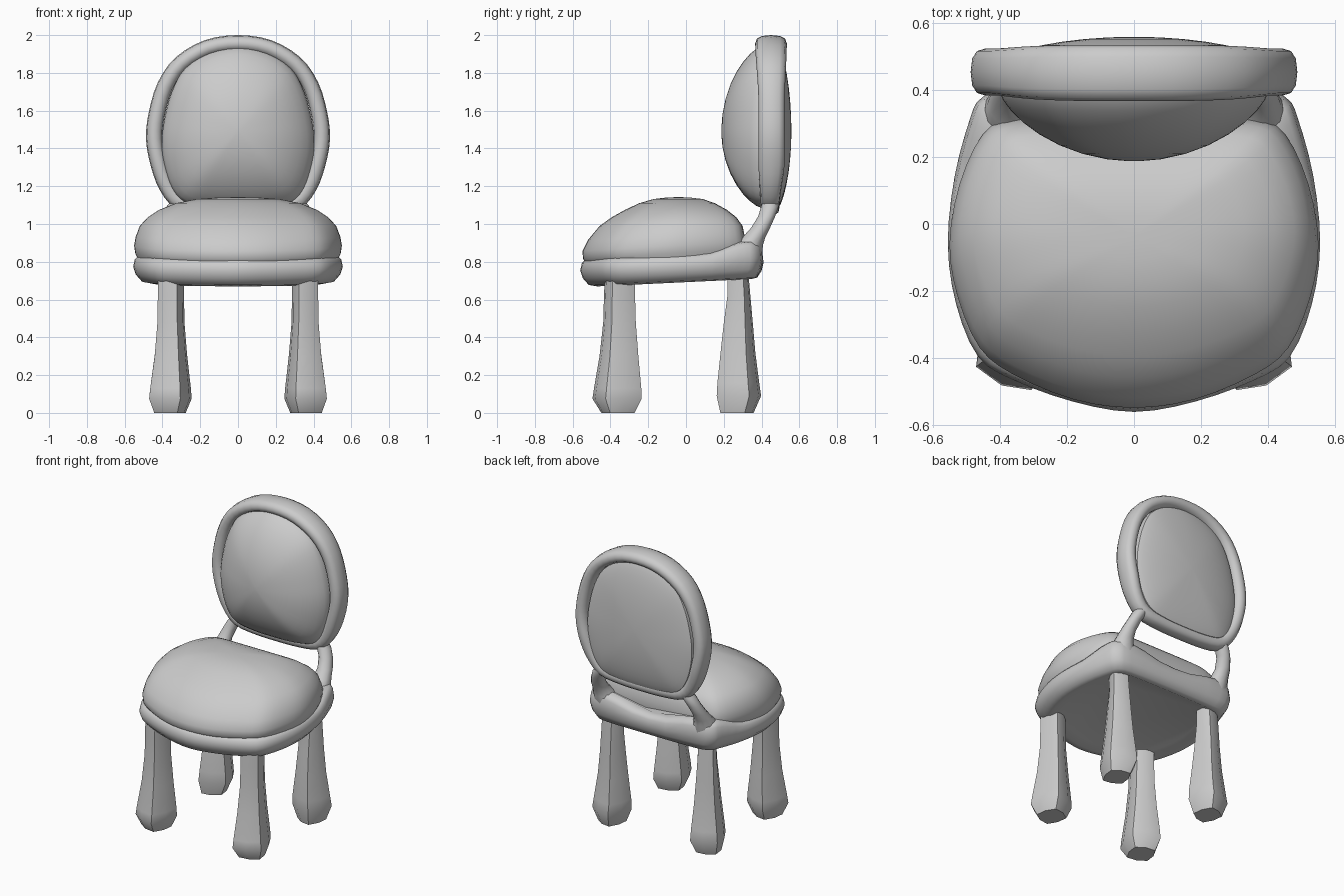
import bpy, bmesh, math
from mathutils import Vector

if "Cube" in bpy.data.objects:
    bpy.data.objects.remove(bpy.data.objects["Cube"])


def loft(name, rings, closed=False, angle=50):
    """Skin equal-length rings; cap both ends, or join last to first."""
    bm = bmesh.new()
    vs = [[bm.verts.new(p) for p in r] for r in rings]
    n = len(vs[0])
    pairs = list(zip(vs, vs[1:])) + ([(vs[-1], vs[0])] if closed else [])
    for a, b in pairs:
        for i in range(n):
            j = (i + 1) % n
            bm.faces.new((a[i], a[j], b[j], b[i]))
    if not closed:
        bm.faces.new(vs[0][::-1])
        bm.faces.new(vs[-1])
    bmesh.ops.recalc_face_normals(bm, faces=bm.faces)
    me = bpy.data.meshes.new(name)
    bm.to_mesh(me)
    bm.free()
    ob = bpy.data.objects.new(name, me)
    bpy.context.collection.objects.link(ob)
    bpy.ops.object.select_all(action='DESELECT')
    ob.select_set(True)
    bpy.context.view_layer.objects.active = ob
    bpy.ops.object.shade_smooth_by_angle(angle=math.radians(angle))
    return ob


def outline(half, steps=3):
    """Mirror a half outline in x and smooth it as a closed spline."""
    pts = [Vector(p) for p in half] + [Vector((-x, y)) for x, y in half[-2:0:-1]]
    n, out = len(pts), []
    for i in range(n):
        a, b, c, d = (pts[(i + k) % n] for k in (-1, 0, 1, 2))
        for s in range(steps):
            t = s / steps
            out.append(0.5 * (2 * b + (c - a) * t + (2 * a - 5 * b + 4 * c - d) * t * t
                              + (3 * b - a - 3 * c + d) * t ** 3))
    return out


def oval(cx, cy, z, rx, ry, n=12, power=1.0):
    """Rounded-square ring; a lower power gives squarer corners."""
    f = lambda v: math.copysign(abs(v) ** power, v)
    return [(cx + rx * f(math.cos(2 * math.pi * i / n)),
             cy + ry * f(math.sin(2 * math.pi * i / n)), z) for i in range(n)]


def leg_ring(cx, cy, z, rx, ry, turn):
    """Soft square turned so its extremes reach rx and ry."""
    pts = []
    for i in range(8):
        a = turn + math.pi / 4 * i
        r = 1.08 if i % 2 == 0 else .93
        pts.append((cx + rx * r * math.cos(a), cy + ry * r * math.sin(a), z))
    return pts


def smooth(a, b, v):
    t = min(1, max(0, (v - a) / (b - a)))
    return t * t * (3 - 2 * t)


# Seat frame: rounded rail slab rising towards the back corners
seat_line = outline([(0, -.56), (.18, -.53), (.36, -.465), (.465, -.395), (.53, -.24),
                     (.555, -.06), (.535, .14), (.49, .31), (.455, .375), (.36, .405), (0, .41)])
rings = []
for s, z, top in [(.75, .71, 0), (.84, .692, 0), (.92, .70, 0), (.975, .735, .2), (1, .775, .5),
                  (.985, .815, .9), (.95, .835, 1), (.85, .84, 1)]:
    rings.append([(p.x * s, p.y * s, z + .04 * p.y
                   + top * .055 * smooth(.1, .35, p.y) * smooth(.05, .38, abs(p.x)))
                  for p in seat_line])
loft("seat_frame", rings)

# Seat cushion: domed pad, sloping more gently at the front
pad_line = outline([(0, -.55), (.18, -.525), (.36, -.45), (.46, -.37), (.525, -.22),
                    (.55, -.06), (.52, .12), (.45, .27), (.36, .315), (.18, .32), (0, .32)])
rings = []
for sx, sy, z, cy in [(.8, .8, .80, -.1), (.96, .96, .815, -.1), (.99, .99, .85, -.11),
                      (1, .995, .89, -.11), (.985, .95, .935, -.10), (.945, .87, .99, -.075),
                      (.87, .76, 1.035, -.06), (.76, .62, 1.075, -.05), (.6, .46, 1.11, -.045),
                      (.4, .3, 1.132, -.04), (.2, .15, 1.14, -.04), (.04, .04, 1.142, -.04)]:
    rings.append([(p.x * sx, cy + (p.y + .11) * sy, z + .06 * p.y * (1 - smooth(.88, 1.0, z)))
                  for p in pad_line])
loft("seat_cushion", rings)

# Back frame: oval ring with a rounded-box section
ring_line = outline([(0, 1.956), (.16, 1.932), (.30, 1.85), (.385, 1.73), (.43, 1.58), (.443, 1.45),
                     (.42, 1.32), (.375, 1.20), (.30, 1.115), (.16, 1.092), (0, 1.088)])
rings = []
n = len(ring_line)
for i, p in enumerate(ring_line):
    tan = (ring_line[(i + 1) % n] - ring_line[i - 1]).normalized()
    nor = Vector((-tan.y, tan.x))
    up = smooth(1.65, 1.98, p.y)
    low = 1 - smooth(1.08, 1.35, p.y)
    depth = .07 + .014 * up - .02 * low
    yc = .453 - .003 * up - .008 * low
    rings.append([(p.x + nor.x * u, yc + v, p.y + nor.y * u)
                  for u, v, _ in oval(0, 0, 0, .044, depth, 12, .8)])
loft("back_frame", rings, closed=True)

# Back cushion: deep dome in front, shallow bulge behind
back_line = outline([(0, 1.94), (.16, 1.905), (.28, 1.825), (.35, 1.70), (.39, 1.55), (.403, 1.43),
                     (.39, 1.31), (.35, 1.19), (.28, 1.115), (.15, 1.09), (0, 1.085)])
sizes = [.04, .2, .38, .55, .7, .82, .91, .97, 1]
levels = [(s, .40 - .213 * (1 - s * s) ** .7) for s in sizes]
levels += [(s, .487 + .071 * (1 - s * s) ** .7) for s in reversed([k * .97 for k in sizes])]
loft("back_cushion", [[(p.x * s, y, 1.49 + (p.y - 1.49) * s) for p in back_line]
                      for s, y in levels])

# Posts and legs, mirrored left and right
for side, sx in (("left", -1), ("right", 1)):
    loft("back_post_" + side,
         [oval(sx * x, y, z, rx, ry) for x, y, z, rx, ry in
          [(.36, .30, .78, .09, .08), (.365, .31, .84, .092, .092), (.375, .33, .89, .075, .078),
           (.38, .36, .93, .056, .06), (.378, .395, .98, .046, .05), (.36, .427, 1.04, .043, .045),
           (.335, .443, 1.09, .045, .046), (.30, .45, 1.14, .04, .04)]])
    turn = math.radians(-25) * sx
    for name, sections in (
        ("front_leg_",
         [(.36, -.36, 0, .085, .09), (.358, -.365, .075, .115, .133), (.357, -.362, .13, .11, .128),
          (.355, -.355, .30, .088, .105), (.355, -.352, .48, .073, .088),
          (.355, -.352, .62, .071, .084), (.355, -.35, .76, .07, .08)]),
        ("back_leg_",
         [(.365, .27, 0, .08, .09), (.36, .28, .09, .112, .12), (.357, .277, .16, .106, .113),
          (.355, .275, .32, .086, .094), (.355, .277, .48, .073, .078),
          (.355, .28, .62, .066, .062), (.355, .275, .76, .062, .055)])):
        loft(name + side, [leg_ring(sx * x, y, z, rx, ry, turn) for x, y, z, rx, ry in sections])
        turn = -turn
